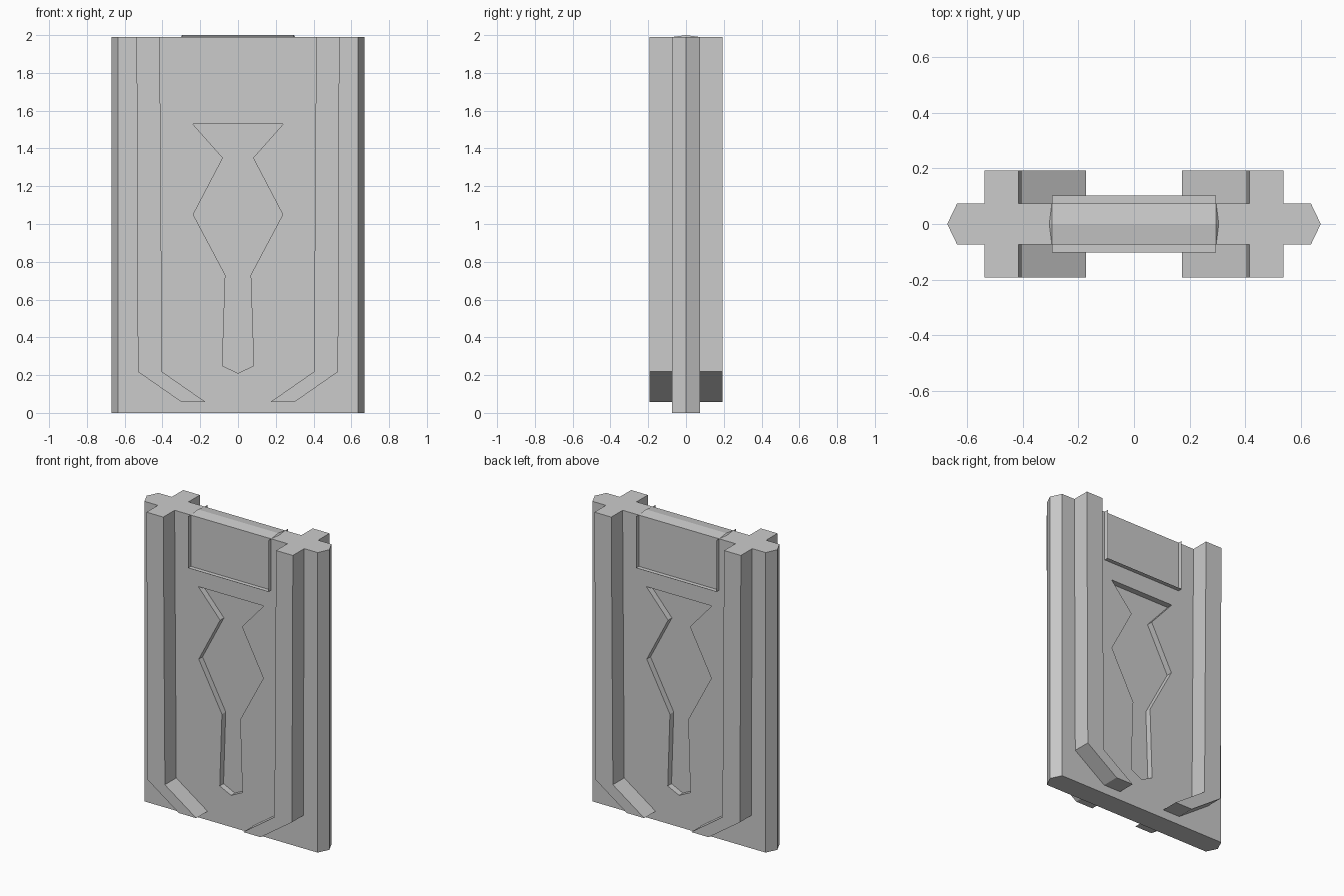
import bpy, bmesh
from mathutils import Vector

if "Cube" in bpy.data.objects:
    bpy.data.objects.remove(bpy.data.objects["Cube"])

TOP = 1.99


def make_object(name, bm):
    mesh = bpy.data.meshes.new(name)
    bm.to_mesh(mesh)
    bm.free()
    obj = bpy.data.objects.new(name, mesh)
    bpy.context.collection.objects.link(obj)
    return obj


def prism(name, profile, offset):
    """Extrude a closed 3D profile along offset."""
    bm = bmesh.new()
    face = bm.faces.new([bm.verts.new(p) for p in profile])
    ext = bmesh.ops.extrude_face_region(bm, geom=[face], use_keep_orig=True)
    moved = [g for g in ext["geom"] if isinstance(g, bmesh.types.BMVert)]
    bmesh.ops.translate(bm, verts=moved, vec=Vector(offset))
    bmesh.ops.recalc_face_normals(bm, faces=bm.faces)
    return make_object(name, bm)


def sheets(name, quads):
    bm = bmesh.new()
    for q in quads:
        bm.faces.new([bm.verts.new(p) for p in q])
    bmesh.ops.remove_doubles(bm, verts=bm.verts, dist=1e-5)
    return make_object(name, bm)


# Main panel with pointed side edges
section = [(-0.67, 0), (-0.635, -0.073), (0.635, -0.073),
           (0.67, 0), (0.635, 0.073), (-0.635, 0.073)]
panel = prism("door_panel", [(x, y, 0) for x, y in section], (0, 0, TOP))

# Recessed ornament cut into the front and back
half = [(0.24, 1.53), (0.08, 1.35), (0.237, 1.05), (0.067, 0.73), (0.083, 0.25)]
outline = half + [(0, 0.21)] + [(-x, z) for x, z in reversed(half)]
for side in (-1, 1):
    cutter = prism("ornament_cutter", [(x, side * 0.033, z) for x, z in outline],
                   (0, side * 0.1, 0))
    cutter.hide_render = True
    mod = panel.modifiers.new("recess", 'BOOLEAN')
    mod.operation = 'DIFFERENCE'
    mod.solver = 'EXACT'
    mod.object = cutter
    bpy.context.view_layer.objects.active = panel
    bpy.ops.object.modifier_apply(modifier=mod.name)
    bpy.data.objects.remove(cutter)

# Raised ribs that bend inwards at the foot, on both faces
rib = [(0.537, TOP), (0.53, 0.218), (0.30, 0.058),
       (0.172, 0.058), (0.402, 0.218), (0.414, TOP)]
for sx, label in ((-1, "left"), (1, "right")):
    for sy, face in ((-1, "front"), (1, "back")):
        prism(f"{face}_{label}_rib", [(sx * x, sy * 0.07, z) for x, z in rib],
              (0, sy * 0.122, 0))

# Thin open frame around the upper plate
w, d, low = 0.295, 0.102, 1.65
sheets("upper_frame", [
    [(-w, -d, low), (w, -d, low), (w, d, low), (-w, d, low)],
    [(-w, -d, low), (-w, d, low), (-w, d, TOP), (-w, -d, TOP)],
    [(w, -d, low), (w, -d, TOP), (w, d, TOP), (w, d, low)]])

# Shallow ridge on the top edge
e, tip = 0.073, 0.304
sheets("top_ridge", [
    [(-w, -e, TOP), (w, -e, TOP), (w, 0, 2), (-w, 0, 2)],
    [(w, e, TOP), (-w, e, TOP), (-w, 0, 2), (w, 0, 2)],
    [(w, -e, TOP), (tip, 0, TOP), (w, 0, 2)],
    [(tip, 0, TOP), (w, e, TOP), (w, 0, 2)],
    [(-tip, 0, TOP), (-w, -e, TOP), (-w, 0, 2)],
    [(-w, e, TOP), (-tip, 0, TOP), (-w, 0, 2)]])
